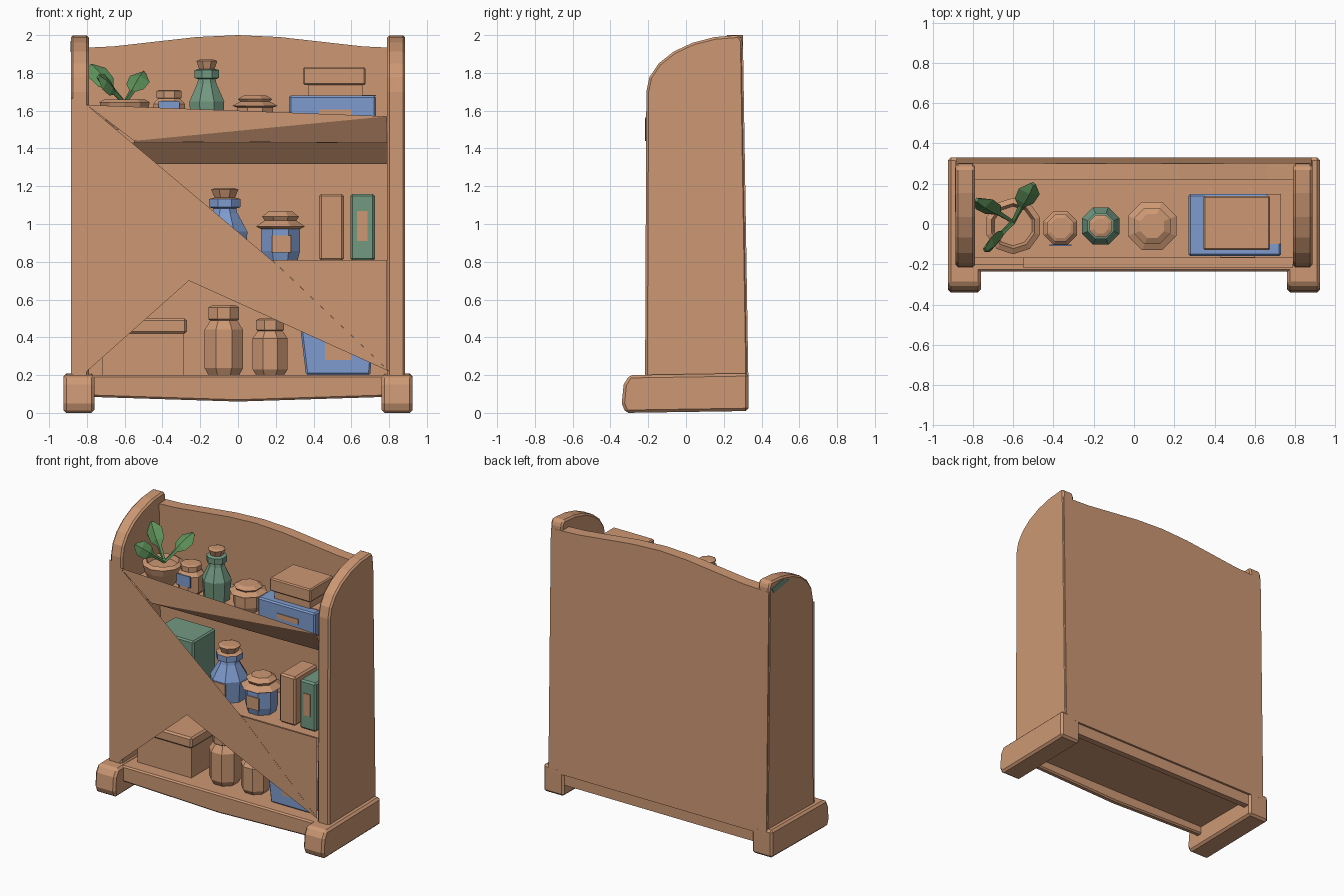
import bpy, bmesh, math
from mathutils import Vector

if "Cube" in bpy.data.objects:
    bpy.data.objects.remove(bpy.data.objects["Cube"], do_unlink=True)


def material(name, red, green, blue):
    colour = (red, green, blue, 1)
    made = bpy.data.materials.new(name)
    made.use_nodes = True
    made.diffuse_color = colour
    made.node_tree.nodes["Principled BSDF"].inputs["Base Color"].default_value = colour
    return made


WOOD = material("warm wood", 0.61, 0.315, 0.175)
BLUE = material("soft blue", 0.21, 0.33, 0.62)
GREEN = material("sage green", 0.17, 0.32, 0.22)
LEAF = material("leaf green", 0.11, 0.28, 0.1)

# Main sizes of the cabinet
HALF_WIDTH = 0.885
INSIDE = 0.79
FRONT = -0.217
BACK = 0.25
SHELF_EDGE = -0.17
BOTTOM, MIDDLE, TOP = 0.2, 0.805, 1.5


def finish(name, bm, materials, bevel=0):
    bmesh.ops.recalc_face_normals(bm, faces=bm.faces)
    mesh = bpy.data.meshes.new(name)
    bm.to_mesh(mesh)
    bm.free()
    part = bpy.data.objects.new(name, mesh)
    bpy.context.collection.objects.link(part)
    for item in materials:
        mesh.materials.append(item)
    if bevel:
        modifier = part.modifiers.new("bevel", "BEVEL")
        modifier.width = bevel
        modifier.segments = 1


def skin(bm, rings, closed_ends=True):
    """Join rings of points into a solid."""
    rings = [[bm.verts.new(point) for point in ring] for ring in rings]
    for lower, upper in zip(rings, rings[1:]):
        for i in range(len(lower)):
            bm.faces.new((lower[i - 1], lower[i], upper[i], upper[i - 1]))
    bm.faces.new(rings[0])
    bm.faces.new(rings[-1])


def prism_x(name, outline, start, end, mat=WOOD, bevel=0):
    """Extrude a (y, z) outline sideways."""
    bm = bmesh.new()
    skin(bm, [[(x, y, z) for y, z in outline] for x in (start, end)])
    finish(name, bm, [mat], bevel)


def prism_y(name, outline, start, end, mat=WOOD, bevel=0, lean=0):
    """Extrude an (x, z) outline in depth, leaning forward with height."""
    bm = bmesh.new()
    skin(bm, [[(x, y - lean * z, z) for x, z in outline] for y in (start, end)])
    finish(name, bm, [mat], bevel)


def box(name, left, right, front, back, low, high, mat=WOOD, bevel=0):
    outline = [(left, low), (right, low), (right, high), (left, high)]
    prism_y(name, outline, front, back, mat, bevel)


def label(name, left, right, front, low, high, mat=WOOD):
    box(name, left, right, front - 0.006, front + 0.002, low, high, mat)


def lathe(name, x, y, shelf, radius, height, profile, body=WOOD, split=1, sides=8):
    """Turn (radius, height) fractions; the part above split is wood."""
    bm = bmesh.new()
    turns = [(i + 0.5) * math.tau / sides for i in range(sides)]
    skin(bm, [[(x + radius * r * math.cos(a), y + radius * r * math.sin(a), shelf + height * h)
               for a in turns] for r, h in profile])
    for face in bm.faces:
        face.material_index = int(face.calc_center_median().z > shelf + height * split)
    finish(name, bm, [body, WOOD])


def sheet(name, points):
    bm = bmesh.new()
    bm.faces.new([bm.verts.new(point) for point in points])
    finish(name, bm, [WOOD])


def front_sheet(name, outline):
    sheet(name, [(x, FRONT, z) for x, z in outline])


# Side panels with a rounded top front corner, and feet
side = [(0.33, 0.1), (FRONT, 0.1)]
for step in range(7):
    angle = step * math.pi / 12
    side.append((0.28 - 0.49 * math.cos(angle), 1.7 + 0.3 * math.sin(angle)))
side.append((0.3, 1.97))
foot = [(-0.34, 0.05), (-0.33, 0.15), (-0.3, 0.2), (0.33, 0.21), (0.33, 0.01), (-0.32, 0)]
for sign, word in ((-1, "right"), (1, "left")):
    prism_x(word + "_side_panel", side, sign * INSIDE, sign * HALF_WIDTH, bevel=0.012)
    prism_x(word + "_foot", foot, sign * 0.76, sign * 0.924, bevel=0.015)
patch = [(0.28, 1.95), (0.16, 1.97), (0.06, 1.94), (0.25, 1.91)]
prism_x("side_patch", patch, -HALF_WIDTH - 0.003, -HALF_WIDTH, GREEN)

# Back board with an arched top
arch = [(-0.88, 0.17), (0.88, 0.17)]
for step in range(-4, 5):
    arch.append((-0.22 * step, 1.93 + 0.07 * math.cos(step * math.pi / 8) ** 2))
prism_y("back_board", arch, BACK, 0.333, lean=0.016)

# Base
rail = [(-INSIDE, BOTTOM), (-INSIDE, 0.085), (0, 0.06), (INSIDE, 0.085), (INSIDE, BOTTOM)]
prism_y("front_rail", rail, -0.235, -0.19, bevel=0.01)
box("back_rail", -INSIDE, INSIDE, 0.27, 0.315, 0.09, BOTTOM)
box("base_floor", -INSIDE, INSIDE, -0.2, 0.3, 0.14, BOTTOM)

# Shelves
box("middle_shelf", -INSIDE, INSIDE, -0.2, BACK, 0.74, MIDDLE)
shelf = [(SHELF_EDGE, TOP), (BACK, TOP), (BACK, 1.32), (0.2, 1.32), (0.1, 1.43), (SHELF_EDGE, 1.43)]
prism_x("top_shelf", shelf, -INSIDE, INSIDE)

# Flat front panels
front_sheet("front_panel", [(-HALF_WIDTH, 1.67), (-0.8, 1.63), (0.2, 0.79), (0.8, 0.22),
                            (-0.26, 0.7), (-0.8, 0.22), (-HALF_WIDTH, 0.2)])
front_sheet("top_shelf_front", [(-0.8, 1.63), (-0.55, 1.44), (INSIDE, 1.57)])
front_sheet("middle_shelf_front", [(0.18, 0.81), (INSIDE, 0.81), (INSIDE, 0.23)])
sheet("top_shelf_underside", [(-0.55, FRONT, 1.44), (INSIDE, FRONT, 1.57),
                              (INSIDE, SHELF_EDGE, 1.43), (-0.55, SHELF_EDGE, 1.43)])

# Profiles shared by the containers, as fractions of radius and height
JAR = [(0.8, 0), (1, 0.1), (1, 0.65), (0.7, 0.78), (0.8, 0.8), (0.8, 0.97), (0.6, 1)]
CLOTH_JAR = [(0.7, 0), (0.8, 0.2), (0.8, 0.65), (1, 0.7), (0.65, 0.82), (0.75, 0.9), (0.5, 1)]
BOTTLE = [(0.9, 0), (1, 0.4), (0.55, 0.66), (0.5, 0.72), (0.7, 0.74), (0.7, 0.85),
          (0.45, 0.87), (0.6, 0.98), (0.4, 1)]
POT = [(0.6, 0), (0.9, 0.6), (1, 0.9), (0.8, 1), (0.7, 0.8)]

# Potted plant with flattened leaves on thin stalks
lathe("plant_pot", -0.6, -0.01, TOP, 0.14, 0.16, POT, sides=10)
root = Vector((-0.6, 0.01, 1.64))
tips = [(-0.78, 0.12, 1.84), (-0.5, 0.2, 1.8), (-0.74, -0.13, 1.78)]
for number, tip in enumerate(tips, start=1):
    along = Vector(tip) - root
    across = along.cross(Vector((0, -1, 0.9))).normalized()
    out = across.cross(along).normalized()
    rings = []
    for t, width in ((0, 0.01), (0.4, 0.016), (0.55, 0.05), (0.8, 0.056), (1, 0.014)):
        thick = 0.01 + width / 5
        rings.append([root + along * t + across * width * u + out * thick * v
                      for u, v in ((1, 0), (0, -1), (-1, 0), (0, 1))])
    bm = bmesh.new()
    skin(bm, rings)
    finish("leaf_%d" % number, bm, [LEAF])

# Top shelf: jars, bottle and boxes
lathe("small_jar", -0.365, -0.02, TOP, 0.09, 0.21, JAR)
label("small_jar_label", -0.42, -0.31, -0.103, 1.57, 1.65, BLUE)
lathe("green_bottle", -0.165, -0.01, TOP, 0.1, 0.37, BOTTLE, GREEN, split=0.86)
lathe("cloth_topped_jar", 0.09, -0.01, TOP, 0.13, 0.18, CLOTH_JAR)
box("blue_box", 0.27, 0.73, -0.16, 0.15, TOP, 1.68, BLUE, bevel=0.01)
box("blue_box_top_label", 0.66, 0.73, -0.1, 0.15, 1.677, 1.684)
label("blue_box_front_label", 0.43, 0.6, -0.16, 1.57, 1.607)
box("keepsake_box", 0.37, 0.66, -0.11, 0.12, 1.68, 1.75)
box("keepsake_box_lid", 0.345, 0.675, -0.13, 0.14, 1.735, 1.83, bevel=0.008)

# Middle shelf: box, bottle, jar and books
box("green_box", -0.62, -0.29, -0.1, 0.16, MIDDLE, 1.18, GREEN, bevel=0.01)
lathe("blue_bottle", -0.07, 0, MIDDLE, 0.13, 0.385, BOTTLE, BLUE, split=0.86)
label("blue_bottle_label", -0.125, -0.015, -0.12, 0.84, 0.95)
lathe("blue_jar", 0.225, -0.05, MIDDLE, 0.14, 0.26, CLOTH_JAR, BLUE, split=0.66)
label("blue_jar_label", 0.18, 0.28, -0.155, 0.85, 0.94)
for name, left, mat in (("brown_book", 0.43, WOOD), ("green_book", 0.595, GREEN)):
    box(name, left, left + 0.13, -0.14, 0.12, MIDDLE, 1.16, mat, bevel=0.012)
label("green_book_label", 0.63, 0.685, -0.14, 0.91, 1.07)

# Bottom shelf: storage box, jars and carton
box("storage_box", -0.72, -0.285, -0.13, 0.13, BOTTOM, 0.42)
box("storage_box_lid", -0.73, -0.27, -0.15, 0.15, 0.42, 0.5, bevel=0.012)
lathe("tall_jar", -0.075, -0.04, BOTTOM, 0.11, 0.37, JAR)
lathe("short_jar", 0.17, -0.04, BOTTOM, 0.1, 0.3, JAR)
carton = [(0.36, BOTTOM), (0.7, BOTTOM), (0.72, 0.45), (0.33, 0.45)]
prism_y("blue_carton", carton, -0.14, 0.13, BLUE, bevel=0.01)
label("blue_carton_label", 0.46, 0.6, -0.14, 0.28, 0.41)
